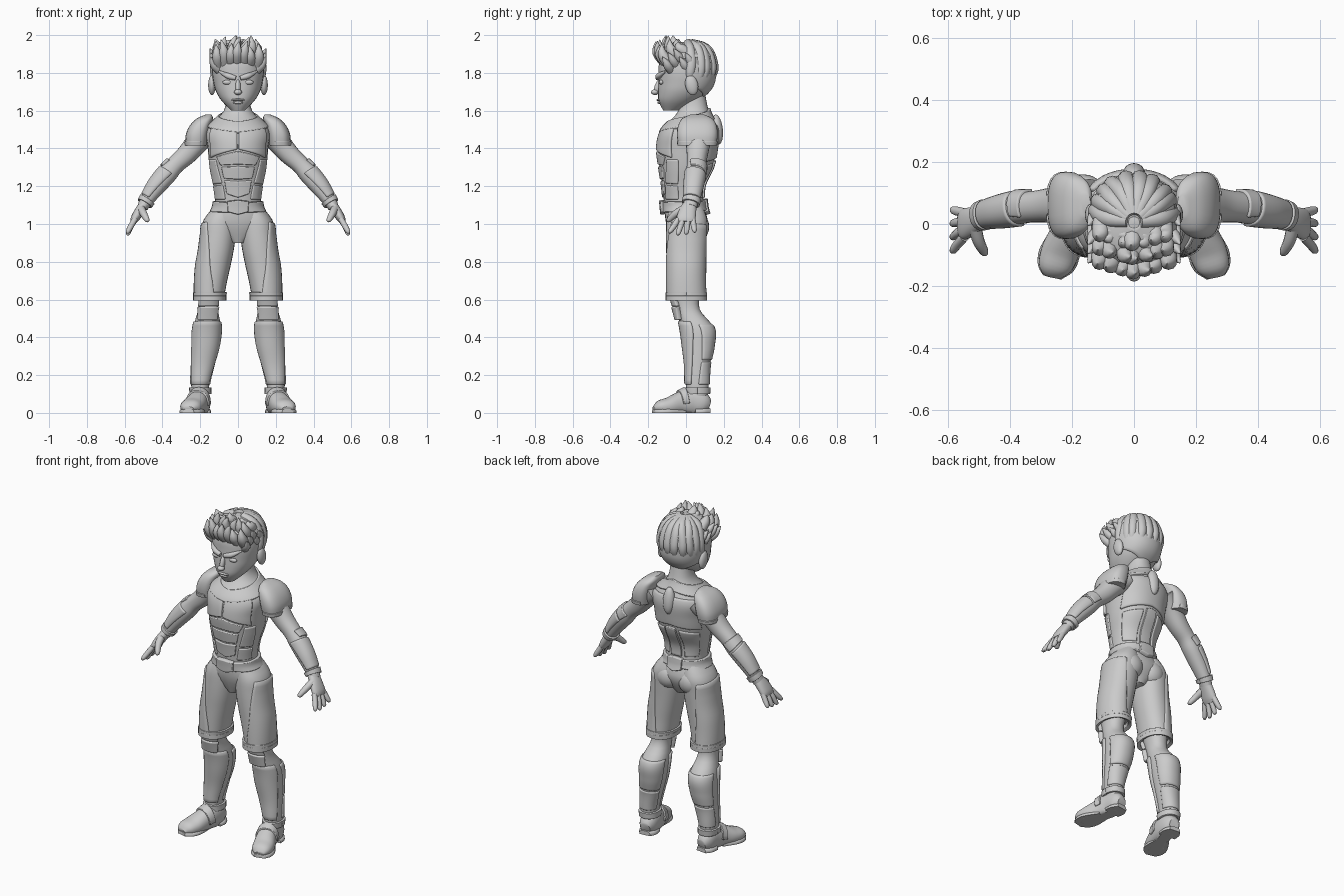
import bpy, bmesh, math, random
from mathutils import Vector, Matrix

cube = bpy.data.objects.get("Cube")
if cube:
    bpy.data.objects.remove(cube, do_unlink=True)
random.seed(4)

X, Y = Vector((1, 0, 0)), Vector((0, 1, 0))
grey = bpy.data.materials.new("light grey")
grey.use_nodes = True
grey.diffuse_color = (0.6, 0.6, 0.6, 1)
grey.node_tree.nodes["Principled BSDF"].inputs["Base Color"].default_value = (0.6, 0.6, 0.6, 1)


def finish(bm, name, mirror=False, fix=True):
    if fix:
        bmesh.ops.recalc_face_normals(bm, faces=bm.faces)
    mesh = bpy.data.meshes.new(name)
    bm.to_mesh(mesh)
    bm.free()
    mesh.materials.append(grey)
    mesh.shade_smooth()
    mesh.set_sharp_from_angle(angle=math.radians(45))
    obj = bpy.data.objects.new(name, mesh)
    bpy.context.collection.objects.link(obj)
    if mirror:
        obj.modifiers.new("Mirror", 'MIRROR')
    return obj


class Tube:
    """Smooth body through rings of (x, y, z, radius across, radius along ref)."""

    def __init__(self, rings, ref=Y, upright=False, power=2.2):
        self.rings, self.ref, self.upright, self.power = rings, ref, upright, power
        self.end = len(rings) - 1

    def ring(self, t):
        t = min(max(t, 0), self.end)
        i = min(int(t), self.end - 1)
        f = t - i
        quad = [self.rings[min(max(i + k, 0), self.end)] for k in (-1, 0, 1, 2)]
        return [b + f / 2 * (c - a + f * (2*a - 5*b + 4*c - d + f * (3*(b - c) + d - a)))
                for a, b, c, d in zip(*quad)]

    def point(self, t, degrees, lift=0):
        x, y, z, ru, rw = self.ring(t)
        if self.upright:
            u, w = X, Y
        else:
            axis = Vector(self.ring(t + .05)[:3]) - Vector(self.ring(t - .05)[:3])
            axis.normalize()
            w = (self.ref - axis * self.ref.dot(axis)).normalized()
            u = w.cross(axis)
        c, s = math.cos(math.radians(degrees)), math.sin(math.radians(degrees))
        bend = 2 / self.power
        cu = math.copysign(abs(c) ** bend, c) if abs(c) > 1e-6 else 0
        sw = math.copysign(abs(s) ** bend, s) if abs(s) > 1e-6 else 0
        return Vector((x, y, z)) + u * cu * (max(ru, .001) + lift) + w * sw * (max(rw, .001) + lift)

    def build(self, name, mirror=False, sides=28, steps=4, grounded=False):
        bm = bmesh.new()
        loops = []
        for j in range(self.end * steps + 1):
            pts = [self.point(j / steps, 360 * k / sides) for k in range(sides)]
            if grounded:
                for p in pts:
                    p.z = max(p.z, 0)
            loops.append([bm.verts.new(p) for p in pts])
        for lo, hi in zip(loops, loops[1:]):
            for k in range(sides):
                m = (k + 1) % sides
                bm.faces.new((lo[k], lo[m], hi[m], hi[k]))
        bm.faces.new(loops[0][::-1])
        bm.faces.new(loops[-1])
        finish(bm, name, mirror)
        return self

    def plate(self, name, corners, lift=.01, mirror=True, cuts=14):
        """Armour panel over the body; corners are (degrees, ring position)."""
        bm = bmesh.new()
        a, b, c, d = [Vector(p) for p in corners]
        grid = []
        for j in range(cuts + 1):
            lo_hi = j / cuts
            left, right = a.lerp(d, lo_hi), b.lerp(c, lo_hi)
            spots = [left.lerp(right, k / cuts) for k in range(cuts + 1)]
            grid.append([bm.verts.new(self.point(s.y, s.x, lift)) for s in spots])
        for lo, hi in zip(grid, grid[1:]):
            for k in range(cuts):
                face = (lo[k], lo[k + 1], hi[k + 1], hi[k])
                bm.faces.new(face if b.x > a.x else face[::-1])
        obj = finish(bm, name, mirror, fix=False)
        solid = obj.modifiers.new("Thickness", 'SOLIDIFY')
        solid.thickness = lift + .015
        bevel = obj.modifiers.new("Edge", 'BEVEL')
        bevel.width, bevel.limit_method = .004, 'ANGLE'
        bevel.angle_limit = math.radians(50)


def blob(name, loc, size, tilt=0, mirror=False):
    bm = bmesh.new()
    mat = Matrix.Translation(loc) @ Matrix.Rotation(math.radians(tilt), 4, 'X') @ Matrix.Diagonal((*size, 1))
    bmesh.ops.create_uvsphere(bm, u_segments=20, v_segments=12, radius=1, matrix=mat)
    finish(bm, name, mirror)


def strand(name, points, radii, ref=X, mirror=False):
    rings = [(*p, r, r) for p, r in zip(points, radii)]
    Tube(rings, ref).build(name, mirror, sides=10)


# Torso and neck
torso = Tube([(0, 0, .9, .04, .07), (0, .005, 1.0, .16, .11), (0, -.01, 1.1, .122, .105),
              (0, -.015, 1.2, .13, .11), (0, 0, 1.3, .15, .14), (0, .005, 1.4, .16, .155),
              (0, .02, 1.5, .165, .145), (0, .04, 1.6, .075, .08), (0, .035, 1.7, .06, .065)],
             upright=True).build("torso")
torso.plate("chest_plates", [(-89, 4.95), (-28, 4.5), (-35, 6.2), (-89, 6)])
torso.plate("upper_belly_plate", [(-90, 4.15), (-56, 4.1), (-46, 4.55), (-90, 4.85)], .008)
torso.plate("middle_belly_plate", [(-90, 3.35), (-60, 3.4), (-57, 4), (-90, 4.05)], .008)
torso.plate("lower_belly_plate", [(-90, 2.4), (-64, 2.6), (-61, 3.3), (-90, 3.25)], .008)
torso.plate("rib_plates", [(-53, 3.15), (-12, 3.1), (-15, 4.4), (-43, 4.4)], .006)
torso.plate("waist_plates", [(-59, 2.3), (-12, 2.3), (-12, 3), (-55, 3.05)], .006)
torso.plate("upper_back_plate", [(20, 4.2), (90, 4.5), (90, 6.3), (35, 6.2)])
torso.plate("lower_back_plates", [(25, 2.4), (68, 2.4), (74, 4.2), (25, 4)], .006)
torso.plate("lower_spine_plate", [(76, 2.4), (90, 2.4), (90, 4.35), (80, 4.3)], .01)
torso.plate("collar", [(-90, 5.85), (90, 6.6), (90, 7.15), (-90, 6.45)], .013)
torso.plate("belt", [(-90, 1.6), (90, 1.75), (90, 2.25), (-90, 2.15)], .015)
torso.plate("belt_buckle", [(-90, 1.5), (-72, 1.65), (-68, 2.2), (-90, 2.25)], .026)
torso.plate("back_buckle", [(74, 1.7), (90, 1.55), (90, 2.35), (72, 2.3)], .024)
blob("spine_pod", (0, .165, 1.5), (.035, .03, .08), 6)

# Thighs and buttocks
thigh = Tube([(.15, .002, .62, .078, .1), (.142, 0, .7, .085, .1), (.13, 0, .78, .091, .102),
              (.115, 0, .86, .092, .105), (.104, .002, .94, .092, .108),
              (.095, .005, 1.02, .088, .108), (.07, 0, 1.1, .05, .085)],
             upright=True).build("thighs", True)
thigh.plate("thigh_armour", [(-105, 0), (100, 0), (65, 4.7), (-45, 4.9)], .007)
thigh.plate("thigh_cuffs", [(0, -.1), (360, -.1), (360, .3), (0, .3)], .01, cuts=28)
blob("buttocks", (.075, .06, .985), (.075, .063, .075), mirror=True)

# Lower legs
leg = Tube([(.195, .06, .05, .045, .052), (.2, .06, .15, .048, .06), (.187, .062, .25, .06, .064),
            (.172, .066, .35, .072, .08), (.164, .06, .45, .074, .088),
            (.158, .01, .55, .053, .062), (.15, 0, .65, .062, .08)],
           upright=True).build("lower_legs", True)
leg.plate("shin_guards", [(-150, 1), (-30, 1), (-12, 4.35), (-168, 4.35)], .009)
leg.plate("calf_guards", [(15, 2.3), (165, 2.3), (172, 4.2), (8, 4.2)], .006)
leg.plate("boot_backs", [(5, 1), (175, 1), (165, 2.2), (15, 2.2)], .006)
leg.plate("knee_guards", [(-125, 4.4), (-55, 4.4), (-38, 5.1), (-142, 5.1)], .024)
leg.plate("upper_knee_guards", [(-142, 5.13), (-38, 5.13), (-55, 6), (-125, 6)], .02)
leg.plate("ankle_straps", [(0, .55), (360, .55), (360, .85), (0, .85)], .012, cuts=28)

# Boots
foot = Tube([(.19, .122, .04, .03, .03), (.195, .09, .05, .06, .048), (.2, .03, .06, .075, .053),
             (.215, -.03, .05, .062, .056), (.238, -.09, .035, .048, .061),
             (.255, -.14, .03, .036, .053), (.262, -.17, .022, .012, .028)], X)
foot.build("boots", True, grounded=True)
foot.plate("instep_straps", [(85, 2.4), (275, 2.4), (275, 3), (85, 3)], .009)
Tube([(.215, -.01, .003, .02, .04), (.238, -.09, .003, .024, .065),
      (.255, -.14, .003, .023, .058), (.263, -.172, .003, .018, .03)], X, power=3
     ).build("front_soles", True, grounded=True)
Tube([(.191, .126, .003, .022, .033), (.195, .09, .003, .024, .053), (.2, .045, .003, .022, .053)],
     X, power=3).build("heels", True, grounded=True)

# Arms and armour
arm = Tube([(.14, .07, 1.5, .07, .075), (.2, .065, 1.45, .063, .068), (.27, .06, 1.37, .054, .056),
            (.33, .055, 1.315, .048, .05), (.375, .05, 1.265, .052, .052),
            (.43, .04, 1.2, .048, .048), (.48, .03, 1.13, .036, .04),
            (.505, .02, 1.09, .029, .036)]).build("arms", True)
arm.plate("forearm_guards", [(85, 4.1), (285, 3.8), (270, 5.9), (95, 5.9)], .007)
arm.plate("wrist_cuffs", [(0, 6), (360, 6), (360, 6.45), (0, 6.45)], .01, cuts=28)
arm.plate("elbow_guards", [(75, 3.1), (215, 3.1), (205, 3.75), (85, 3.95)], .009)
pad = Tube([(.222, .06, 1.415, .056, .1), (.216, .06, 1.47, .061, .108), (.2, .06, 1.52, .056, .102),
            (.176, .06, 1.558, .043, .08), (.155, .06, 1.58, .015, .035)],
           upright=True, power=2.7).build("shoulder_pads", True)
pad.plate("shoulder_rims", [(-110, 0), (110, 0), (105, .45), (-105, .45)], .005)

# Hands
Tube([(.495, .022, 1.105, .026, .035), (.52, .01, 1.07, .026, .045), (.545, 0, 1.03, .023, .05),
      (.556, -.002, 1.008, .016, .044)]).build("palms", True)
for i, finger in enumerate(("little", "ring", "middle", "index")):
    base, tip = .036 - .026 * i, .045 - .043 * i
    reach = (0, .01, .014, .004)[i]
    strand(finger + "_fingers", [(.546, base, 1.025), (.566, (base + tip) / 2, .99),
                                 (.582, tip, .965 - reach), (.586, tip, .955 - reach)],
           (.015, .015, .012, .005), mirror=True)
strand("thumbs", [(.512, -.01, 1.08), (.5, -.055, 1.055), (.482, -.09, 1.022), (.478, -.097, 1.012)],
       (.022, .019, .014, .005), mirror=True)

# Head and face
head = Tube([(0, -.08, 1.6, .035, .04), (0, -.045, 1.65, .085, .1), (0, -.015, 1.7, .116, .133),
             (0, 0, 1.75, .13, .146), (0, .003, 1.8, .137, .148), (0, .005, 1.85, .134, .148),
             (0, .005, 1.9, .118, .132), (0, .005, 1.945, .08, .09), (0, .005, 1.965, .005, .005)],
            upright=True).build("head")
blob("nose_bridge", (0, -.149, 1.725), (.014, .018, .045), -18)
blob("nose_tip", (0, -.165, 1.698), (.021, .02, .015))
blob("upper_lip", (0, -.142, 1.657), (.036, .014, .007))
blob("lower_lip", (0, -.138, 1.643), (.028, .014, .008))
blob("eyes", (.055, -.13, 1.75), (.027, .013, .013), mirror=True)
blob("ears", (.138, .03, 1.735), (.02, .034, .054), 12, mirror=True)
strand("brows", [(.012, -.15, 1.772), (.055, -.143, 1.785), (.1, -.11, 1.808)],
       (.012, .015, .005), Y, True)

# Hair: cap, swept locks, raised fringe and side tufts
head.plate("hair_back", [(8, 2.6), (90, 1.1), (90, 6), (0, 6)], .008)
head.plate("hair_top", [(-90, 5.3), (90, 5.8), (90, 8), (-90, 8)], .012)
for k in range(10):
    turn = 9 + 18 * k
    low = 3 - 1.8 * math.sin(math.radians(turn))
    path = [head.point(t, turn + random.uniform(-4, 4), -.012) for t in (7.6, 6.6, 5.2, 3.8, low)]
    strand("back_lock", path, (.02, .028, .029, .024, .003))
for row in range(3):
    for i in range(7):
        x = -.102 + .034 * i + random.uniform(-.008, .008)
        y, z = -.115 + .045 * row + abs(x) * .3, 1.86 + .033 * row - abs(x) * .2
        rise = (.11, .105, .055)[row] + random.uniform(-.015, .02)
        tip = (x * 1.1 + random.uniform(-.02, .02), y - .045, min(z + rise, 1.998))
        strand("fringe_spike", [(x, y, z), (x * 1.05, y - .04, z + rise * .5), tip],
               (.03, .026, .002))
for i in range(5):
    y, z = -.1 + .03 * i, 1.835 + .022 * (i % 3)
    strand("side_tufts", [(.1, y + .02, z - .02), (.128, y, z + .01), (.148, y - .025, z + .05)],
           (.024, .022, .002), Y, True)
